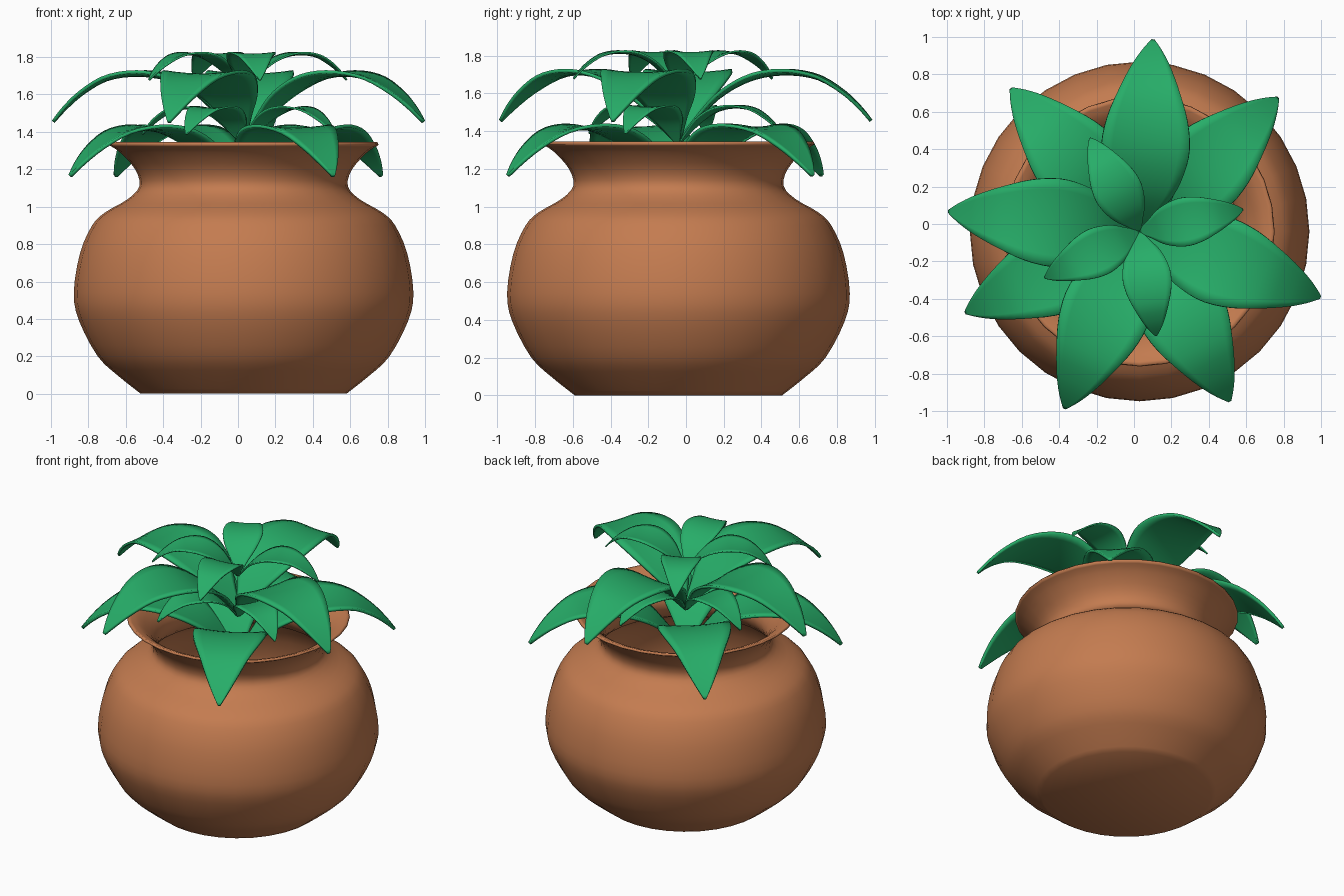
import bpy, bmesh, math

if "Cube" in bpy.data.objects:
    bpy.data.objects.remove(bpy.data.objects["Cube"])

CX, CY = 0.03, -0.04


def material(name, color):
    m = bpy.data.materials.new(name)
    m.diffuse_color = color
    m.use_nodes = True
    m.node_tree.nodes["Principled BSDF"].inputs["Base Color"].default_value = m.diffuse_color
    return m


def smooth_path(pts, n):
    """Catmull-Rom curve through the given points."""
    p = [pts[0]] + pts + [pts[-1]]
    out = []
    for i in range(1, len(p) - 2):
        for k in range(n):
            t = k / n
            out.append(tuple(
                0.5 * (2 * b + (c - a) * t + (2 * a - 5 * b + 4 * c - d) * t * t
                       + (3 * b - a - 3 * c + d) * t ** 3)
                for a, b, c, d in zip(*p[i - 1:i + 3])))
    out.append(pts[-1])
    return out


def make_object(name, bm, mat):
    me = bpy.data.meshes.new(name)
    bm.normal_update()
    bm.to_mesh(me)
    bm.free()
    me.materials.append(mat)
    for f in me.polygons:
        f.use_smooth = True
    ob = bpy.data.objects.new(name, me)
    bpy.context.collection.objects.link(ob)
    return ob


terracotta = material("terracotta", (0.55, 0.20, 0.08, 1))
green = material("leaf_green", (0.02, 0.42, 0.14, 1))

# Pot: lathed outer wall, rounded rim and inner wall
outer = smooth_path([(0.55, 0.0), (0.67, 0.095), (0.78, 0.2), (0.88, 0.39), (0.908, 0.54),
                     (0.875, 0.75), (0.81, 0.9), (0.74, 0.97), (0.62, 1.04), (0.557, 1.11),
                     (0.58, 1.2), (0.66, 1.29), (0.722, 1.33)], 3)
inner = smooth_path([(0.715, 1.345), (0.64, 1.31), (0.55, 1.21), (0.525, 1.11), (0.59, 1.01),
                     (0.77, 0.89), (0.87, 0.54), (0.74, 0.2), (0.54, 0.05)], 3)
profile = [(0, 0)] + outer + inner + [(0, 0.05)]
bm = bmesh.new()
verts = [bm.verts.new((r, 0, z)) for r, z in profile]
edges = [bm.edges.new(e) for e in zip(verts, verts[1:])]
bmesh.ops.spin(bm, geom=verts + edges, cent=(0, 0, 0), axis=(0, 0, 1),
               angle=2 * math.pi, steps=32, use_duplicate=False)
bmesh.ops.remove_doubles(bm, verts=bm.verts, dist=0.0005)
bmesh.ops.recalc_face_normals(bm, faces=bm.faces)
pot = make_object("pot", bm, terracotta)
pot.location = (CX, CY, 0)

# Leaf: distance from centre, height, half width
LEAF = smooth_path([(0.0, 0.0, 0.02), (0.1, 0.12, 0.09), (0.2, 0.22, 0.165), (0.32, 0.295, 0.215),
                    (0.45, 0.34, 0.235), (0.6, 0.352, 0.215), (0.75, 0.325, 0.165),
                    (0.88, 0.25, 0.108), (0.97, 0.17, 0.055), (1.03, 0.1, 0.008)], 3)
COLS = [-1, -0.75, -0.4, 0, 0.4, 0.75, 1]


def make_leaf(name, angle, z, scale):
    bm = bmesh.new()
    rows = [[bm.verts.new((r, u * w, h + 0.35 * w * w * u * u)) for u in COLS]
            for r, h, w in LEAF]
    for a, b in zip(rows, rows[1:]):
        for i in range(len(COLS) - 1):
            bm.faces.new((a[i], b[i], b[i + 1], a[i + 1]))
    ob = make_object(name, bm, green)
    ob.location = (CX, CY, z)
    ob.rotation_euler.z = math.radians(angle)
    ob.scale = (scale,) * 3
    mod = ob.modifiers.new("thickness", 'SOLIDIFY')
    mod.thickness = 0.018
    mod.offset = -1


# Four whorls of four leaves
FAN = [0, 106, 194, 267]
WHORLS = [("lower_large_leaf", -62, 1.07, 1.0), ("upper_large_leaf", -20, 1.36, 1.0),
          ("lower_small_leaf", -30, 1.335, 0.55), ("upper_small_leaf", 12, 1.625, 0.55)]
for name, turn, z, scale in WHORLS:
    for i, a in enumerate(FAN):
        make_leaf(f"{name}_{i + 1}", a + turn, z, scale)
